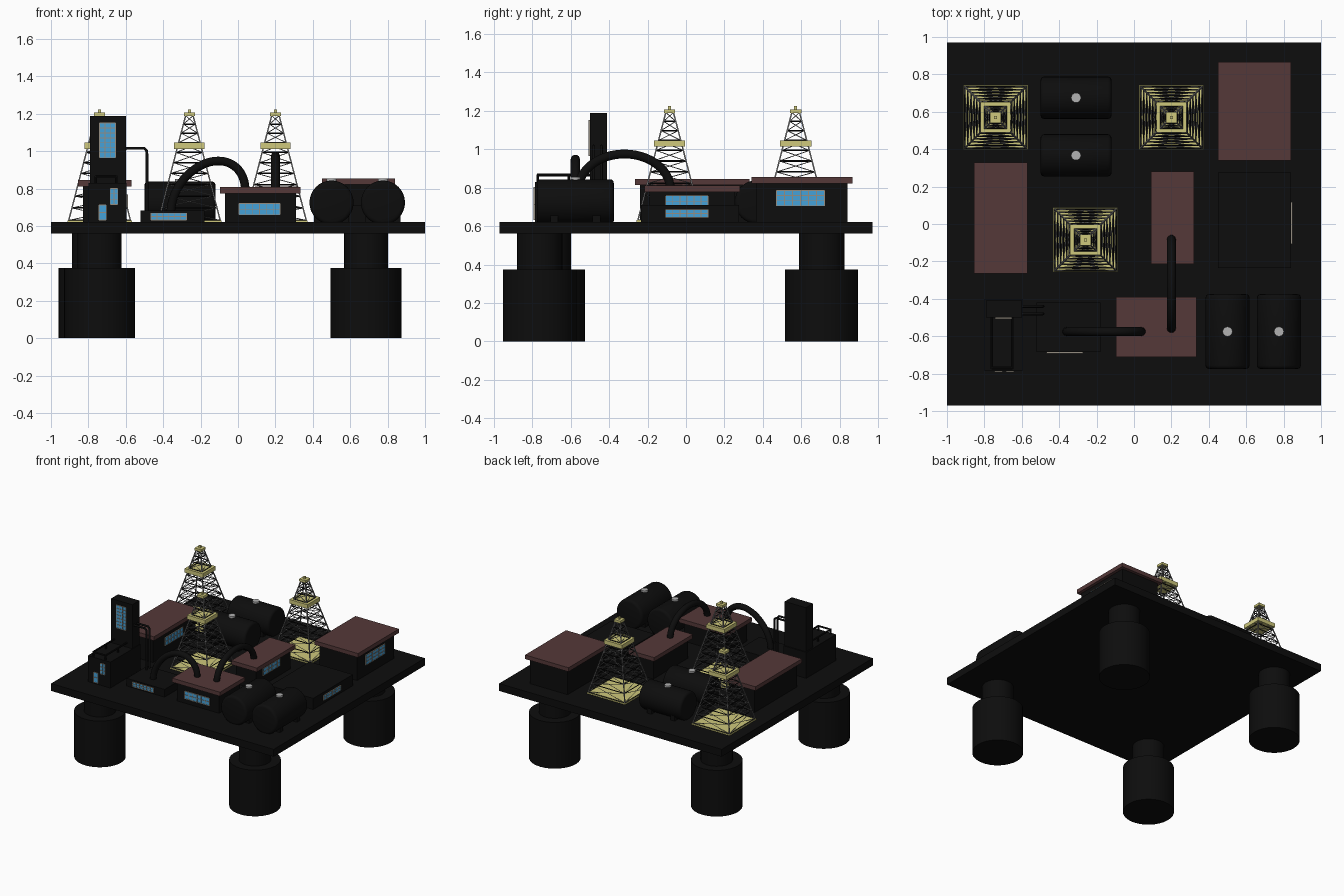
import bpy, bmesh, math
from mathutils import Vector, Matrix

if "Cube" in bpy.data.objects:
    bpy.data.objects.remove(bpy.data.objects["Cube"])


def material(name, r, g, b):
    m = bpy.data.materials.new(name)
    m.use_nodes = True
    m.diffuse_color = (r, g, b, 1)
    node = next(n for n in m.node_tree.nodes if n.type == 'BSDF_PRINCIPLED')
    node.inputs["Base Color"].default_value = (r, g, b, 1)
    return m


BLACK = material("black_steel", .004, .004, .004)
RED = material("dull_red_roof", .09, .04, .04)
YELLOW = material("pale_yellow", .62, .58, .2)
BLUE = material("window_blue", .06, .36, .7)
TAN = material("window_bar_tan", .3, .27, .22)
GREY = material("lattice_grey", .2, .2, .2)
LIGHT = material("light_grey_cap", .45, .45, .45)
DECK = .62


def finish(name, bm, mats, smooth=False):
    mesh = bpy.data.meshes.new(name)
    bmesh.ops.recalc_face_normals(bm, faces=bm.faces)
    bm.to_mesh(mesh)
    bm.free()
    for m in mats:
        mesh.materials.append(m)
    ob = bpy.data.objects.new(name, mesh)
    bpy.context.collection.objects.link(ob)
    if smooth:
        bpy.ops.object.select_all(action='DESELECT')
        ob.select_set(True)
        bpy.context.view_layer.objects.active = ob
        bpy.ops.object.shade_smooth_by_angle(angle=math.radians(35))
    return ob


def add_box(bm, lo, hi, index=0):
    lo, hi = Vector(lo), Vector(hi)
    mat = Matrix.Translation((lo + hi) / 2) @ Matrix.Diagonal((*(hi - lo), 1))
    verts = bmesh.ops.create_cube(bm, size=1, matrix=mat)["verts"]
    for f in {f for v in verts for f in v.link_faces}:
        f.material_index = index


def box(name, lo, hi, mat=BLACK):
    bm = bmesh.new()
    add_box(bm, lo, hi)
    return finish(name, bm, [mat])


def add_rod(bm, a, b, r, index=0, sides=4):
    a, b = Vector(a), Vector(b)
    d = b - a
    mat = Matrix.Translation((a + b) / 2) @ d.to_track_quat('Z', 'Y').to_matrix().to_4x4()
    verts = bmesh.ops.create_cone(bm, cap_ends=True, segments=sides, radius1=r, radius2=r,
                                  depth=d.length, matrix=mat)["verts"]
    for f in {f for v in verts for f in v.link_faces}:
        f.material_index = index


def cylinder(name, a, b, r, mat=BLACK, bevel=0):
    bm = bmesh.new()
    add_rod(bm, a, b, r, sides=32)
    if bevel:
        rims = [e for e in bm.edges if any(len(f.verts) > 4 for f in e.link_faces)]
        bmesh.ops.bevel(bm, geom=rims, offset=bevel, segments=3, affect='EDGES', profile=.5)
    return finish(name, bm, [mat], smooth=True)


# Windows: a thin pane with a grid of bars, on a front (y) or side (x) wall
def window(name, side, wall, u0, u1, z0, z1, cols, rows):
    out = 1 if side else -1

    def piece(bm, ua, ub, za, zb, depth, index):
        w0, w1 = sorted((wall, wall + out * depth))
        if side:
            add_box(bm, (w0, ua, za), (w1, ub, zb), index)
        else:
            add_box(bm, (ua, w0, za), (ub, w1, zb), index)

    bm = bmesh.new()
    piece(bm, u0, u1, z0, z1, .004, 0)
    t = .002
    for i in range(cols + 1):
        u = u0 + (u1 - u0) * i / cols
        piece(bm, u - t, u + t, z0, z1, .007, 1)
    for i in range(rows + 1):
        z = z0 + (z1 - z0) * i / rows
        piece(bm, u0, u1, z - t, z + t, .007, 1)
    finish(name, bm, [BLUE, TAN])


# Deck and stepped legs
box("deck", (-1, -.97, .56), (1, .97, DECK))
for name, x, y in (("front_right", -.74, -.715), ("front_left", .685, -.76),
                   ("back_right", -.77, .705), ("back_left", .685, .705)):
    cylinder(name + "_float", (x, y, 0), (x, y, .375), .19)
    cylinder(name + "_leg", (x, y, .37), (x, y, .565), .118)


# Roofed buildings
def building(name, x0, x1, y0, y1, top, inset=.025, thick=.033):
    box(name + "_walls", (x0 + inset, y0 + inset, DECK), (x1 - inset, y1 - inset, top - thick))
    box(name + "_roof", (x0, y0, top - thick), (x1, y1, top), RED)


building("large_house", .45, .84, .34, .865, .855)
building("long_house", -.855, -.57, -.265, .33, .845)
building("middle_house", .09, .32, -.215, .28, .81)
building("front_house", -.095, .335, -.71, -.39, .807)
window("large_house_window", True, .815, .47, .72, .705, .785, 6, 3)
window("long_house_window", True, -.595, -.09, .14, .7, .765, 6, 2)
window("middle_house_window", True, .295, -.105, .115, .7, .757, 6, 2)
window("front_house_window", False, -.685, .005, .225, .66, .72, 6, 2)

# Low flat buildings
box("low_block_left", (.45, -.235, DECK), (.84, .275, .71))
window("low_block_window", True, .84, -.105, .115, .645, .685, 6, 2)
box("low_block_front", (-.52, -.685, DECK), (-.18, -.42, .682))
window("low_front_window", False, -.685, -.465, -.275, .632, .668, 6, 2)

# Tower with annex and railing
box("tower", (-.79, -.5, DECK), (-.6, -.41, 1.187))
window("tower_window", False, -.5, -.74, -.655, .965, 1.15, 3, 7)
box("annex", (-.8, -.785, DECK), (-.597, -.4, .83))
window("annex_low_window", False, -.785, -.743, -.705, .632, .712, 1, 2)
window("annex_high_window", False, -.785, -.683, -.643, .715, .8, 2, 3)
bm = bmesh.new()
for x in (-.76, -.65):
    add_rod(bm, (x, -.775, .865), (x, -.5, .865), .007, sides=8)
    for y in (-.77, -.61):
        add_rod(bm, (x, y, .82), (x, y, .865), .007, sides=8)
add_rod(bm, (-.76, -.77, .865), (-.65, -.77, .865), .007, sides=8)
finish("annex_railing", bm, [BLACK])


# Horizontal storage tanks with saddles and filler caps
def tank(name, x, y, along_x, half, r=.113):
    d = Vector((half, 0, 0)) if along_x else Vector((0, half, 0))
    c = Vector((x, y, DECK + .105))
    cylinder(name, c - d, c + d, r, bevel=.02)
    for k in (-.55, .55):
        p = c + d * k
        sx, sy = (.02, r * .8) if along_x else (r * .8, .02)
        box(name + "_saddle", (p.x - sx, p.y - sy, DECK), (p.x + sx, p.y + sy, p.z))
    cylinder(name + "_cap", c + Vector((0, 0, r - .01)), c + Vector((0, 0, r + .012)), .026, LIGHT)


tank("back_tank", -.31, .675, True, .19)
tank("inner_tank", -.31, .367, True, .19)
tank("left_tank", .5, -.575, False, .2, .118)
tank("far_left_tank", .775, -.575, False, .2, .118)


# Bent pipes
def pipe(name, points, r, smooth=True):
    cu = bpy.data.curves.new(name, 'CURVE')
    cu.dimensions = '3D'
    cu.bevel_depth = r
    cu.bevel_resolution = 3
    cu.use_fill_caps = True
    sp = cu.splines.new('NURBS' if smooth else 'POLY')
    sp.points.add(len(points) - 1)
    for p, co in zip(sp.points, points):
        p.co = (*co, 1)
    if smooth:
        sp.use_endpoint_u = True
        sp.order_u = 3
    cu.materials.append(BLACK)
    ob = bpy.data.objects.new(name, cu)
    bpy.context.collection.objects.link(ob)


def arch(name, a, b, rise, r=.024):
    a, b = Vector(a), Vector(b)
    pts = []
    for i in range(17):
        t = math.pi * i / 16
        pts.append(a.lerp(b, (1 - math.cos(t)) / 2) + Vector((0, 0, rise * math.sin(t))))
    pipe(name, pts, r)


arch("front_arch_pipe", (.04, -.575, .79), (-.36, -.575, .67), .21)
arch("side_arch_pipe", (.2, -.08, .79), (.2, -.56, .79), .185)
for y in (-.44, -.48):
    pipe("tower_pipe", [(-.61, y, 1.015), (-.5, y, 1.015), (-.487, y, 1.0), (-.487, y, DECK)],
         .008, smooth=False)


# Drilling derricks: tapered lattice, gantry and crown
def derrick(name, x, y):
    base, crown, z0, z1, levels = .165, .02, .63, 1.19, 10

    def corner(level, k):
        t = level / levels
        # bays grow shorter towards the top
        t = t * (1.2 - .2 * t)
        h = base + (crown - base) * t
        sx, sy = ((-1, -1), (1, -1), (1, 1), (-1, 1))[k % 4]
        return Vector((x + sx * h, y + sy * h, z0 + (z1 - z0) * t))

    bm = bmesh.new()
    for k in range(4):
        add_rod(bm, corner(0, k), corner(levels, k), .005, 1)
        for i in range(levels):
            add_rod(bm, corner(i, k), corner(i, k + 1), .004, 0)
            add_rod(bm, corner(i, k), corner(i + 1, k + 1), .0022, 1)
            add_rod(bm, corner(i, k + 1), corner(i + 1, k), .0022, 1)
    finish(name + "_lattice", bm, [BLACK, GREY])
    bm = bmesh.new()
    for h, lo, hi in ((.172, DECK, .63), (.081, 1.012, 1.045), (.029, 1.187, 1.206), (.008, 1.2, 1.223)):
        add_box(bm, (x - h, y - h, lo), (x + h, y + h, hi))
    finish(name + "_platforms", bm, [YELLOW])


derrick("back_right_derrick", -.74, .57)
derrick("back_left_derrick", .2, .57)
derrick("middle_derrick", -.26, -.085)
